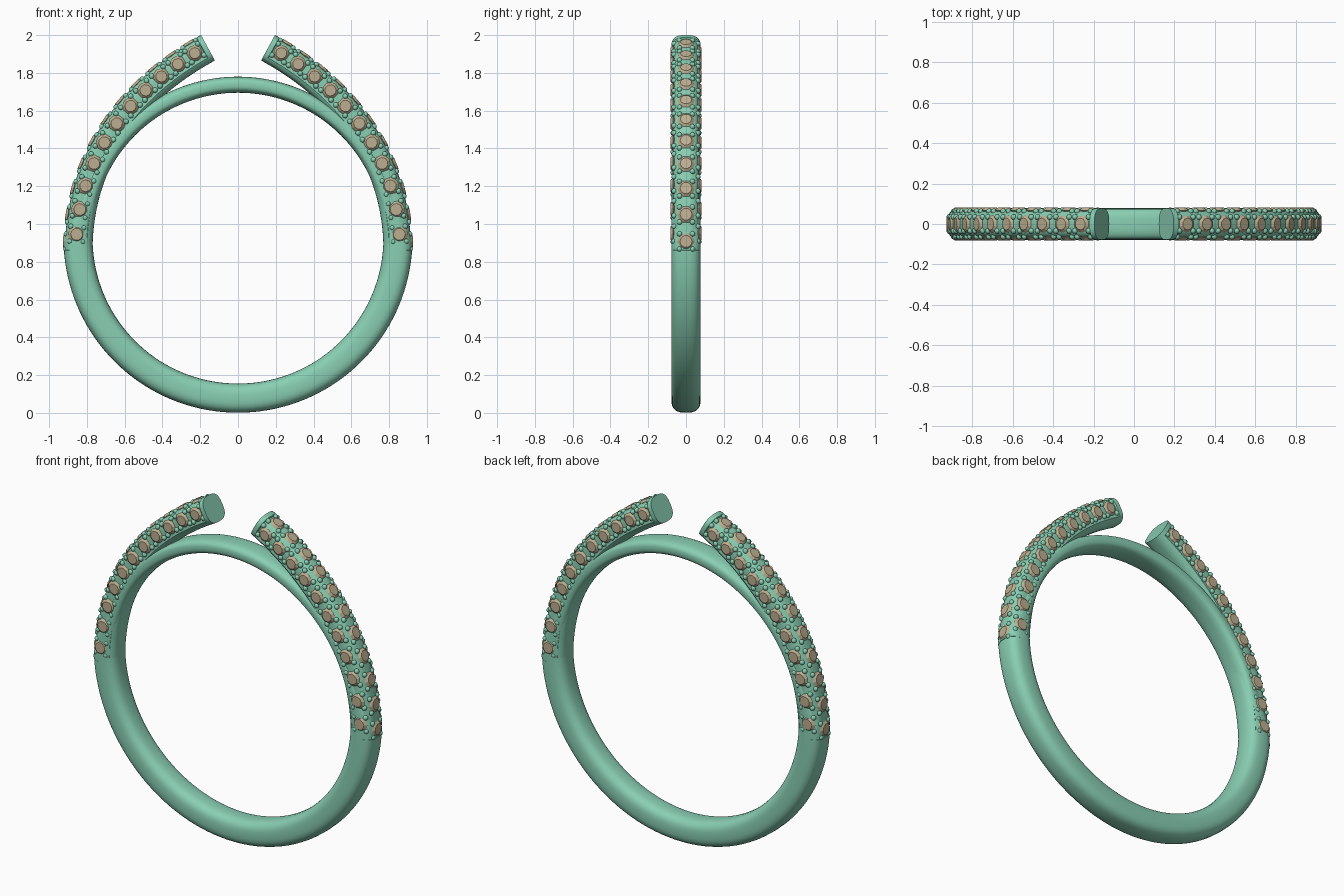
import bpy, bmesh, math
from mathutils import Vector, Matrix
from mathutils.geometry import interpolate_bezier

if "Cube" in bpy.data.objects:
    bpy.data.objects.remove(bpy.data.objects["Cube"])

HALF_W, HALF_T, EXP = 0.078, 0.077, 2.8     # band half width, half thickness, section squareness
CZ, R_IN = 0.925, 0.77                      # finger hole centre height and radius
Y = Vector((0, 1, 0))

def material(name, rgb):
    m = bpy.data.materials.new(name)
    m.diffuse_color = (*rgb, 1)
    m.use_nodes = True
    m.node_tree.nodes["Principled BSDF"].inputs["Base Color"].default_value = m.diffuse_color
    return m

metal = material("metal", (0.25, 0.62, 0.45))
stone = material("stone", (0.50, 0.43, 0.28))

def finish(bm, name, mat, smooth=True, mirror=False):
    bmesh.ops.recalc_face_normals(bm, faces=bm.faces)
    me = bpy.data.meshes.new(name)
    bm.to_mesh(me)
    bm.free()
    ob = bpy.data.objects.new(name, me)
    bpy.context.collection.objects.link(ob)
    me.materials.append(mat)
    if mirror:
        ob.modifiers.new("mirror", 'MIRROR').use_mirror_merge = False
    if smooth:
        bpy.ops.object.select_all(action='DESELECT')
        ob.select_set(True)
        bpy.context.view_layer.objects.active = ob
        bpy.ops.object.shade_smooth_by_angle(angle=math.radians(40))
    return ob

def section(ht, hw, n=36):
    """Rounded cross-section: (outward, sideways) points."""
    pts = []
    for i in range(n):
        a = 2 * math.pi * i / n
        c, s = math.cos(a), math.sin(a)
        pts.append((ht * math.copysign(abs(c) ** (2 / EXP), c),
                    hw * math.copysign(abs(s) ** (2 / EXP), s)))
    return pts

def loft(bm, rings, closed):
    rows = [[bm.verts.new(p) for p in r] for r in rings]
    pairs = list(zip(rows, rows[1:])) + ([(rows[-1], rows[0])] if closed else [])
    for a, b in pairs:
        for i in range(len(a)):
            j = (i + 1) % len(a)
            bm.faces.new((a[i], a[j], b[j], b[i]))
    if not closed:
        bm.faces.new(rows[0])
        bm.faces.new(rows[-1])

# Finger band: thick below, thin across the top
rings = []
for k in range(144):
    deg = k * 2.5 - 90
    from_side = min(deg, 180 - deg)
    f = min(max((from_side + 4) / 24, 0), 1)
    ht = HALF_T + (0.0425 - HALF_T) * f * f * (3 - 2 * f)
    a = math.radians(deg)
    out = Vector((math.cos(a), 0, math.sin(a)))
    rings.append([Vector((0, 0, CZ)) + out * (R_IN + ht + u) + Y * v
                  for u, v in section(ht, HALF_W - 0.003 * f)])
bm = bmesh.new()
loft(bm, rings, True)
finish(bm, "finger_band", metal)

# Centre line of one arm, measured by length
path = interpolate_bezier(Vector((0.847, 0, 0.86)), Vector((0.847, 0, 1.31)),
                          Vector((0.60, 0, 1.695)), Vector((0.159, 0, 1.933)), 200)
dist = [0.0]
for p, q in zip(path, path[1:]):
    dist.append(dist[-1] + (q - p).length)
LEN = dist[-1]

def frame(s):
    i = min(max(next((k for k, d in enumerate(dist) if d >= s), 199), 1), 199)
    t = (path[i] - path[i - 1]).normalized()
    p = path[i] + t * (s - dist[i])
    return p, t, Vector((t.z, 0, -t.x))     # point, tangent, outward

# Open arms with a sunken bed for the stones
steps = [LEN * k / 70 for k in range(71)]
steps += [0.006, LEN - 0.030, LEN - 0.026]
rings = []
for s in sorted(steps):
    p, t, out = frame(s)
    bed = 0.008 if 0.005 < s < LEN - 0.028 else 0
    ring = []
    for u, v in section(HALF_T, HALF_W):
        k = 1 - bed / HALF_T if u > -0.042 else 1
        ring.append(p + out * u * k + Y * v * k)
    rings.append(ring)
bm = bmesh.new()
loft(bm, rings, False)
finish(bm, "open_arms", metal, mirror=True)

def surface(s, row, lateral, drop):
    """Point on the arm: row 0 is the outer edge, +1 / -1 the two sides."""
    p, t, out = frame(s)
    off = lateral + (0.010 if row else 0)
    limit = HALF_T if row else HALF_W
    h = (HALF_W if row else HALF_T) * (1 - abs(off / limit) ** EXP) ** (1 / EXP) - drop
    if row:
        return p + out * off + Y * row * h, t, Y * row
    return p + out * h + Y * off, t, out

def add_stone(bm, pos, t, n, r):
    side = n.cross(t)
    rows = [[bm.verts.new(pos + n * h + (t * math.cos(a) + side * math.sin(a)) * r * k)
             for a in [math.pi * (i + 0.5) / 5 for i in range(10)]]
            for k, h in ((0.68, 0.013), (1.0, 0.0), (0.2, -0.026))]
    for a, b in zip(rows, rows[1:]):
        for i in range(10):
            j = (i + 1) % 10
            bm.faces.new((a[i], a[j], b[j], b[i]))
    bm.faces.new(rows[0])
    bm.faces.new(rows[-1])

# Three rows of stones, each held by four beads
COUNT = 11
stones, beads = bmesh.new(), bmesh.new()
for row in (-1, 0, 1):
    first, last = (0.085 if row else 0.045), LEN - 0.075
    for i in range(COUNT):
        f = i / (COUNT - 1)
        s = first + (last - first) * (1.12 * f - 0.12 * f * f)
        pos, t, n = surface(s, row, 0, 0.010)
        r = 0.047 - 0.004 * f
        add_stone(stones, pos, t, n, r)
        for ds in (-0.038, 0.038):
            for lat in (-0.034, 0.034):
                b, _, _ = surface(s + ds, row, lat, 0.009)
                bmesh.ops.create_uvsphere(beads, u_segments=10, v_segments=6, radius=0.0145,
                                          matrix=Matrix.Translation(b))
finish(stones, "set_stones", stone, smooth=False, mirror=True)
finish(beads, "holding_beads", metal, mirror=True)
